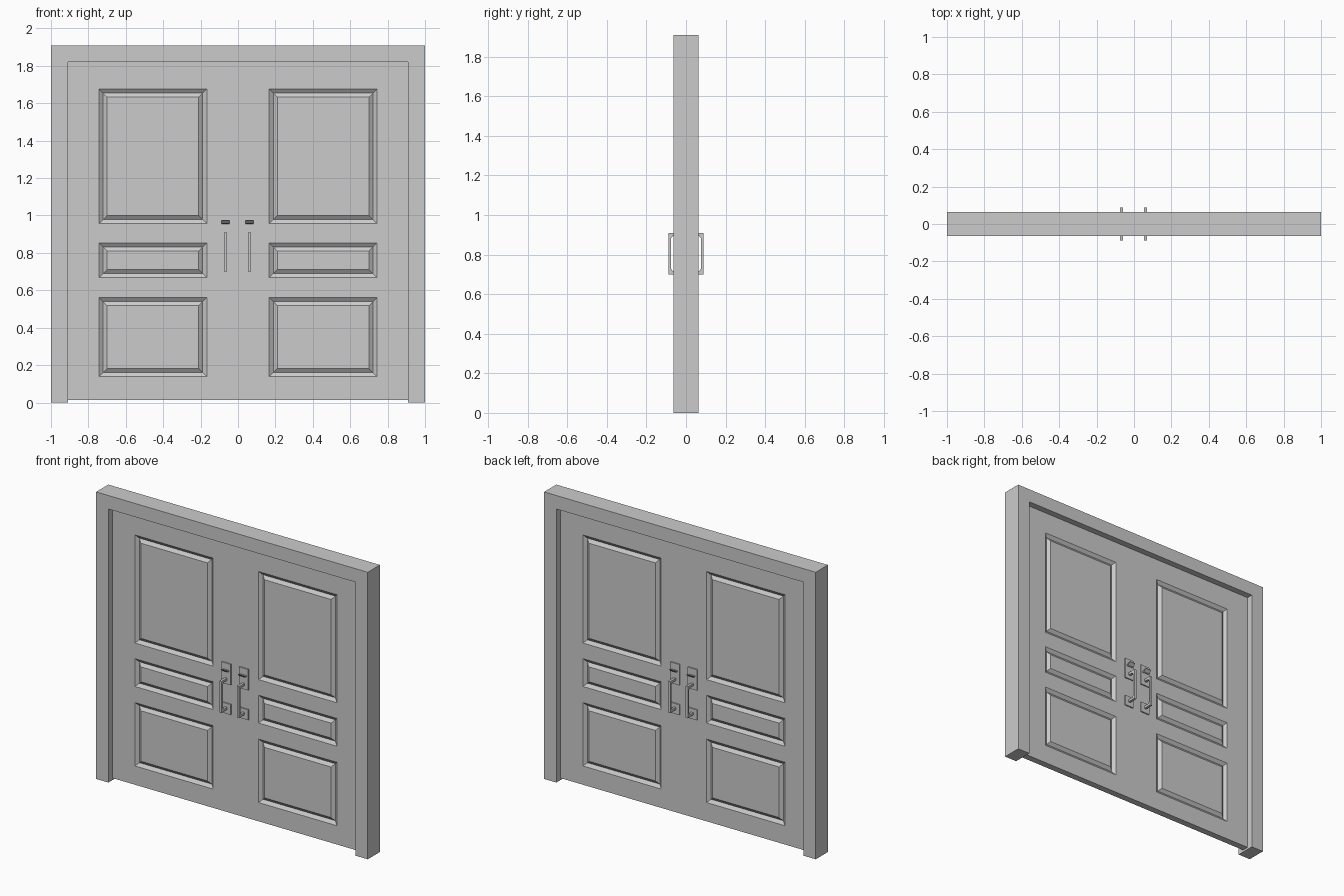
import bpy, bmesh
from mathutils import Vector

if "Cube" in bpy.data.objects:
    bpy.data.objects.remove(bpy.data.objects["Cube"])

grey = bpy.data.materials.new("plain grey")
grey.diffuse_color = (0.6, 0.6, 0.6, 1)
grey.use_nodes = True
grey.node_tree.nodes["Principled BSDF"].inputs["Base Color"].default_value = grey.diffuse_color


def finish(bm, name):
    bmesh.ops.recalc_face_normals(bm, faces=bm.faces[:])
    me = bpy.data.meshes.new(name)
    bm.to_mesh(me)
    bm.free()
    me.materials.append(grey)
    ob = bpy.data.objects.new(name, me)
    bpy.context.collection.objects.link(ob)
    return ob


def prism(name, points, offset):
    """Extrude a closed flat outline along an offset vector."""
    bm = bmesh.new()
    face = bm.faces.new([bm.verts.new(p) for p in points])
    new = bmesh.ops.extrude_face_region(bm, geom=[face], use_keep_orig=True)["geom"]
    bmesh.ops.translate(bm, vec=Vector(offset),
                        verts=[v for v in new if isinstance(v, bmesh.types.BMVert)])
    return finish(bm, name)


# Door frame: upside-down U
FY = 0.064
outline = [(-1, 0), (-1, 1.91), (1, 1.91), (1, 0),
           (0.91, 0), (0.91, 1.82), (-0.91, 1.82), (-0.91, 0)]
prism("door_frame", [(x, -FY, z) for x, z in outline], (0, 2 * FY, 0))

# Door slab: grid of cells, the panel cells get a V groove on both sides
DY = 0.022
xs = [-0.91, -0.743, -0.167, 0.167, 0.743, 0.91]
zs = [0.014, 0.139, 0.561, 0.668, 0.853, 0.957, 1.676, 1.82]
bm = bmesh.new()
grid = [[bm.verts.new((x, -DY, z)) for z in zs] for x in xs]
for i in range(len(xs) - 1):
    for j in range(len(zs) - 1):
        bm.faces.new((grid[i][j], grid[i + 1][j], grid[i + 1][j + 1], grid[i][j + 1]))
new = bmesh.ops.extrude_face_region(bm, geom=bm.faces[:], use_keep_orig=True)["geom"]
bmesh.ops.translate(bm, vec=(0, 2 * DY, 0),
                    verts=[v for v in new if isinstance(v, bmesh.types.BMVert)])
bmesh.ops.recalc_face_normals(bm, faces=bm.faces[:])
bm.normal_update()
panels = []
for f in bm.faces:
    c = f.calc_center_median()
    in_x = 0.167 < abs(c.x) < 0.743
    in_z = any(lo < c.z < hi for lo, hi in zip(zs[1::2], zs[2::2]))
    if abs(f.normal.y) > 0.9 and in_x and in_z:
        panels.append(f)
for depth in (-0.016, 0.016):
    bmesh.ops.inset_individual(bm, faces=panels, thickness=0.0215, depth=depth,
                               use_even_offset=True)
finish(bm, "door_slab")


# Handle parts: side outlines (distance out from centre, height) swept along x
def part(name, x, width, side, pts):
    prism(name, [(x - width / 2, side * d, z) for d, z in pts], (width, 0, 0))


def rect(d0, d1, z0, z1):
    return [(d0, z0), (d1, z0), (d1, z1), (d0, z1)]


grip = [(0.025, 0.91), (0.088, 0.91), (0.088, 0.70), (0.025, 0.70),
        (0.025, 0.716), (0.066, 0.716), (0.075, 0.728),
        (0.075, 0.882), (0.066, 0.894), (0.025, 0.894)]
latch = [(0.025, 0.955), (0.045, 0.958), (0.06, 0.972),
         (0.06, 0.976), (0.043, 0.966), (0.025, 0.964)]
for side, where in ((-1, "front"), (1, "back")):
    for x, hand in ((-0.067, "left"), (0.062, "right")):
        tag = where + "_" + hand
        part("upper_plate_" + tag, x, 0.067, side, rect(0.018, 0.03, 0.869, 1.008))
        part("lower_plate_" + tag, x, 0.067, side, rect(0.018, 0.03, 0.671, 0.74))
        part("grip_" + tag, x, 0.016, side, grip)
        part("thumb_latch_" + tag, x, 0.043, side, latch)
